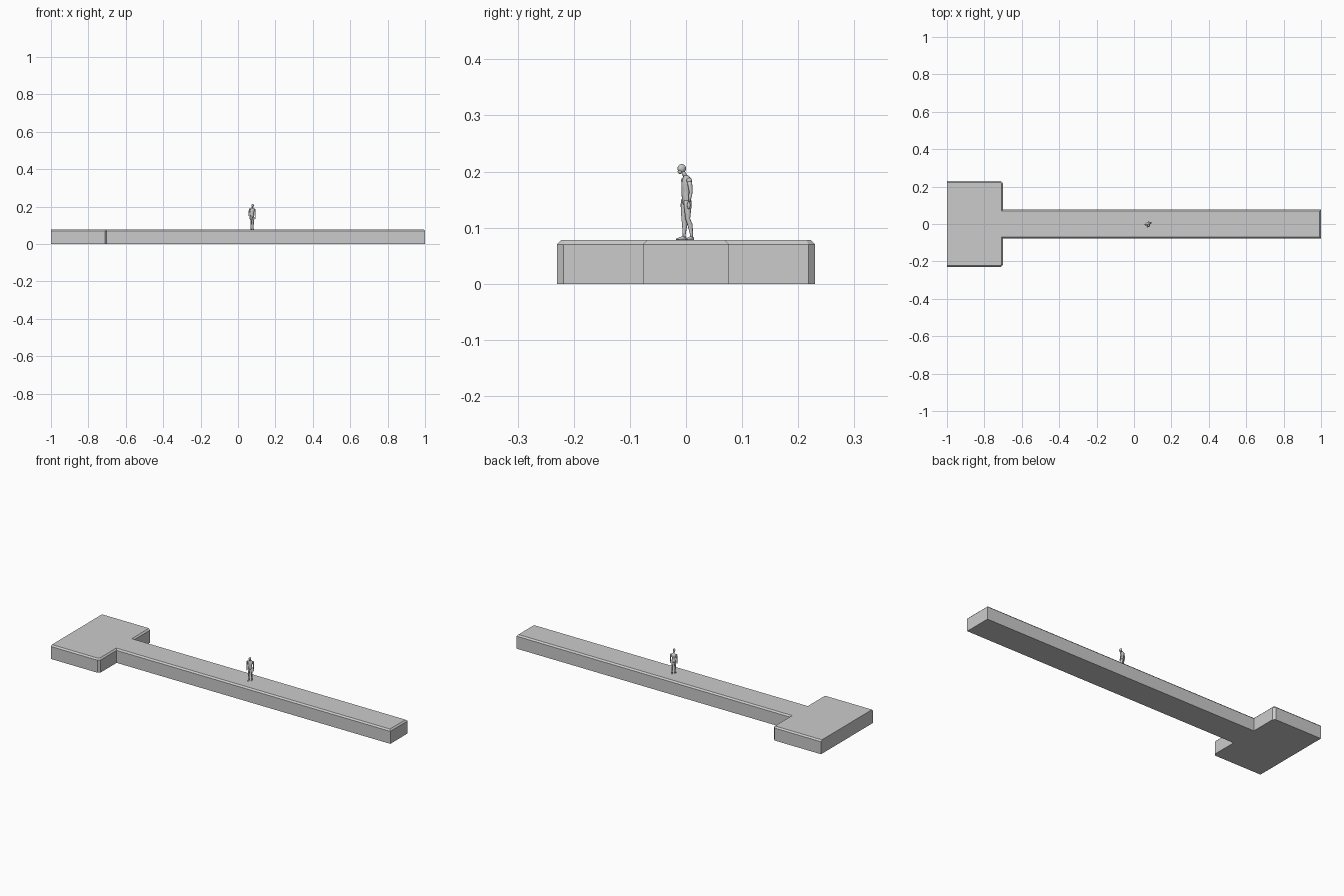
import bpy, bmesh, math
from mathutils import Vector, Matrix

if "Cube" in bpy.data.objects:
    bpy.data.objects.remove(bpy.data.objects["Cube"])

grey = bpy.data.materials.new("light_grey")
grey.diffuse_color = (0.6, 0.6, 0.6, 1)
grey.use_nodes = True
grey.node_tree.nodes["Principled BSDF"].inputs["Base Color"].default_value = grey.diffuse_color

def make(name, bm, smooth=False):
    bmesh.ops.recalc_face_normals(bm, faces=bm.faces)
    me = bpy.data.meshes.new(name)
    bm.to_mesh(me)
    bm.free()
    for p in me.polygons:
        p.use_smooth = smooth
    ob = bpy.data.objects.new(name, me)
    ob.data.materials.append(grey)
    bpy.context.collection.objects.link(ob)
    return ob

# T-shaped platform: the rim is chamfered except along the wide end at x = -1
B, Z, C = 0.23, 0.078, 0.012
S = 0.077
c = 0.008
half = [(1, S), (-0.70, S), (-0.70, B - C), (-0.70 - C, B), (-1, B)]
top_half = [(1 - c, S - c), (-0.70 - c, S - c), (-0.70 - c, B - C - 0.003),
            (-0.70 - C - 0.003, B - c), (-1, B - c)]
def ring(bm, pts, z):
    full = pts + [(x, -y) for x, y in reversed(pts)]
    return [bm.verts.new((x, y, z)) for x, y in full]
bm = bmesh.new()
rings = [ring(bm, half, 0), ring(bm, half, Z - c), ring(bm, top_half, Z)]
n = len(rings[0])
for a, b in zip(rings, rings[1:]):
    for i in range(n):
        j = (i + 1) % n
        bm.faces.new((a[i], a[j], b[j], b[i]))
bm.faces.new(rings[0])
bm.faces.new(rings[2])
make("platform", bm)

# Standing figure, built facing -y and then turned slightly
place = Matrix.Translation((0.076, 0, Z)) @ Matrix.Rotation(math.radians(20), 4, 'Z')

def tube(name, stations, flat=False, seg=14):
    """Loft of ellipses; station = (x, y, z, half width, half depth).
    flat=True lofts along y, with the depth measured upward."""
    bm = bmesh.new()
    loops = []
    for x, y, z, rx, ry in stations:
        loop = []
        for i in range(seg):
            a = math.tau * i / seg
            u, v = rx * math.cos(a), ry * math.sin(a)
            p = Vector((x + u, y, z + v)) if flat else Vector((x + u, y + v, z))
            loop.append(bm.verts.new(p))
        loops.append(loop)
    for a, b in zip(loops, loops[1:]):
        for i in range(seg):
            j = (i + 1) % seg
            bm.faces.new((a[i], a[j], b[j], b[i]))
    bm.faces.new(loops[0])
    bm.faces.new(loops[-1])
    ob = make(name, bm, True)
    ob.matrix_world = place
    return ob

def ball(name, loc, size):
    bm = bmesh.new()
    bmesh.ops.create_uvsphere(bm, u_segments=16, v_segments=10, radius=1)
    bmesh.ops.transform(bm, matrix=Matrix.Translation(loc) @ Matrix.Diagonal((*size, 1)), verts=bm.verts)
    make(name, bm, True).matrix_world = place

# Torso with waist, chest and sloping shoulders, then the neck and head
tube("torso", [(0, 0.001, 0.061, 0.004, 0.004), (0, 0.001, 0.066, 0.0105, 0.0075),
               (0, 0.001, 0.073, 0.0115, 0.008), (0, -0.001, 0.082, 0.0095, 0.0065),
               (0, 0, 0.091, 0.0105, 0.0075), (0, 0.001, 0.099, 0.0125, 0.0092),
               (0, 0.002, 0.106, 0.0135, 0.0085), (0, 0.001, 0.111, 0.011, 0.006),
               (0, -0.001, 0.115, 0.005, 0.0045)])
tube("neck", [(0, 0, 0.112, 0.005, 0.005), (0, -0.003, 0.117, 0.004, 0.004),
              (0, -0.006, 0.122, 0.004, 0.004)])
ball("skull", (0, -0.008, 0.1275), (0.006, 0.0078, 0.0078))
ball("jaw", (0, -0.0115, 0.122), (0.0042, 0.004, 0.0045))

# Arms hang at the sides with slightly bent elbows
for s, side in ((1, "left"), (-1, "right")):
    ball(side + "_shoulder", (s * 0.0145, 0.001, 0.106), (0.0042, 0.005, 0.005))
    tube(side + "_arm", [(s * 0.0148, 0.001, 0.107, 0.0034, 0.004), (s * 0.0158, 0.002, 0.097, 0.0034, 0.0042),
                         (s * 0.0167, 0.003, 0.085, 0.0025, 0.0028), (s * 0.0172, 0.002, 0.080, 0.003, 0.0033),
                         (s * 0.0172, 0.000, 0.068, 0.0017, 0.002)])
    ball(side + "_hand", (s * 0.0168, -0.001, 0.062), (0.0019, 0.0032, 0.0068))

# Legs: the left one trails behind with a bent knee
def leg(side, s, hip, knee, calf, ankle, toe):
    tube(side + "_leg", [(s * 0.0055, hip, 0.070, 0.0055, 0.0068), (s * 0.0063, (hip * 2 + knee) / 3, 0.058, 0.0058, 0.0066),
                         (s * 0.0065, knee, 0.038, 0.0036, 0.0042), (s * 0.0068, calf, 0.028, 0.0039, 0.0048),
                         (s * 0.0068, ankle, 0.010, 0.0021, 0.0027), (s * 0.0068, ankle, 0.004, 0.0025, 0.003)])
    tube(side + "_foot", [(s * 0.0068, ankle + 0.004, 0.0024, 0.0018, 0.0022), (s * 0.0068, ankle, 0.0038, 0.0026, 0.0037),
                          (s * 0.0075, (ankle + toe) / 2, 0.0027, 0.0033, 0.0026),
                          (s * 0.0080, toe, 0.0013, 0.0028, 0.0012)], True)

leg("right", -1, 0.000, -0.002, 0.000, -0.001, -0.015)
leg("left", 1, 0.001, 0.001, 0.005, 0.008, -0.003)
